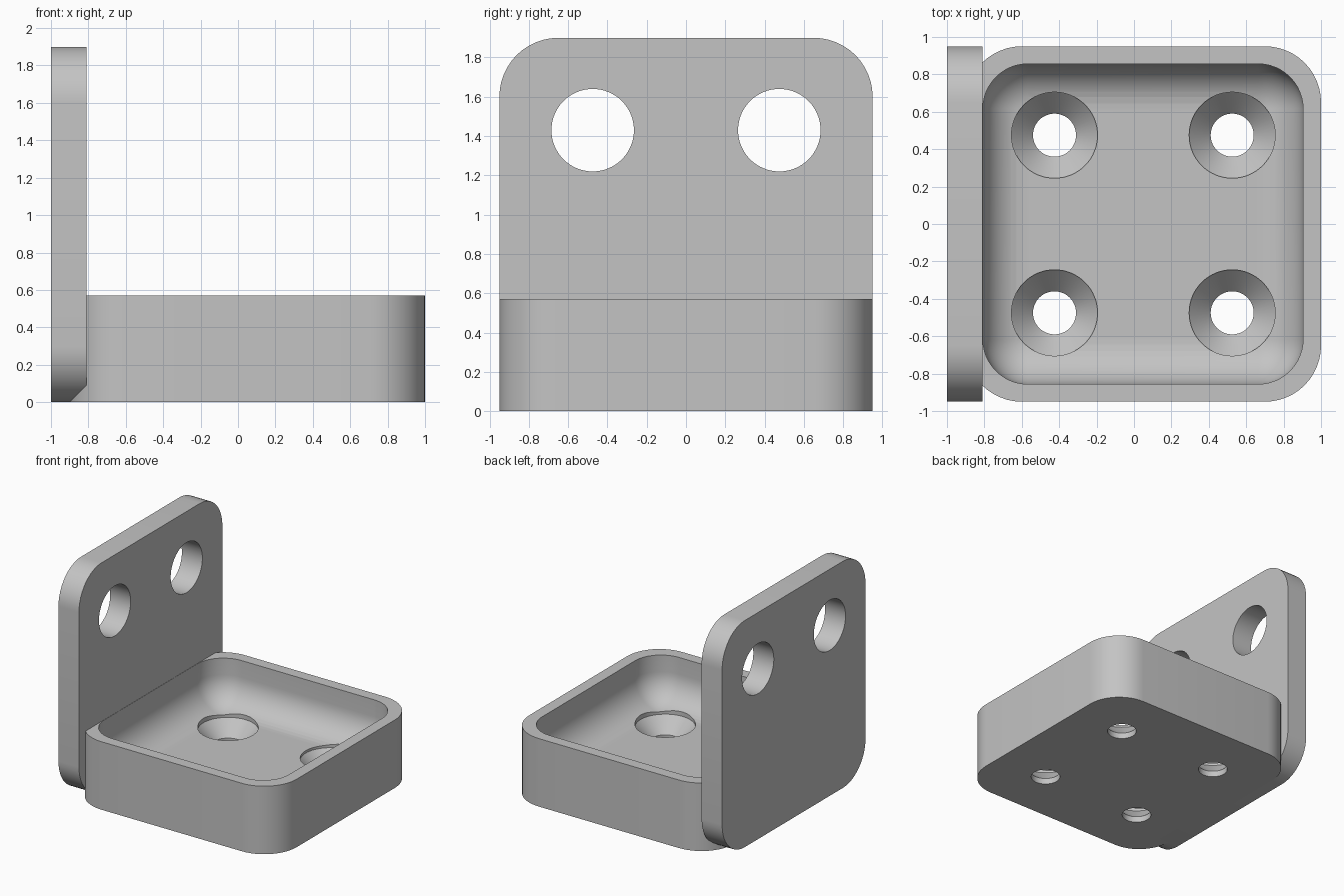
import bpy, bmesh
from math import sin, cos, pi
from mathutils import Matrix

if "Cube" in bpy.data.objects:
    bpy.data.objects.remove(bpy.data.objects["Cube"], do_unlink=True)

grey = bpy.data.materials.new("plain_grey")
grey.use_nodes = True
grey.diffuse_color = (0.55, 0.55, 0.55, 1)
grey.node_tree.nodes["Principled BSDF"].inputs["Base Color"].default_value = grey.diffuse_color


def rounded(cx, cy, half_x, half_y, r, z, steps=12):
    """Ring of points around a rounded rectangle."""
    ring = []
    for q, (sx, sy) in enumerate([(1, 1), (-1, 1), (-1, -1), (1, -1)]):
        for i in range(steps + 1):
            a = (q + i / steps) * pi / 2
            ring.append((cx + sx * (half_x - r) + r * cos(a),
                         cy + sy * (half_y - r) + r * sin(a), z))
    return ring


def circle(cx, cy, r, z, sides=64):
    return [(cx + r * cos(2 * pi * i / sides), cy + r * sin(2 * pi * i / sides), z)
            for i in range(sides)]


def loft(name, rings, matrix=None):
    """Closed solid skinned through rings from bottom to top."""
    bm = bmesh.new()
    loops = [[bm.verts.new(p) for p in ring] for ring in rings]
    n = len(loops[0])
    for low, high in zip(loops, loops[1:]):
        for i in range(n):
            j = (i + 1) % n
            bm.faces.new((low[i], low[j], high[j], high[i]))
    bm.faces.new(loops[0][::-1])
    bm.faces.new(loops[-1])
    if matrix:
        bm.transform(matrix)
    bmesh.ops.recalc_face_normals(bm, faces=bm.faces)
    mesh = bpy.data.meshes.new(name)
    bm.to_mesh(mesh)
    bm.free()
    mesh.materials.append(grey)
    obj = bpy.data.objects.new(name, mesh)
    bpy.context.collection.objects.link(obj)
    return obj


def cut(target, cutter):
    """Subtract the cutter, then remove it."""
    bpy.context.view_layer.objects.active = target
    mod = target.modifiers.new("cut", 'BOOLEAN')
    mod.operation = 'DIFFERENCE'
    mod.solver = 'EXACT'
    mod.object = cutter
    cutter.hide_render = True
    bpy.ops.object.modifier_apply(modifier=mod.name)
    bpy.data.objects.remove(cutter, do_unlink=True)


HALF, CORNER, THICK, RIM = 0.95, 0.3, 0.19, 0.57
TRAY_X, SPACING = 0.05, 0.475

# upright plate: local x becomes y, local y becomes z, local z becomes x
stand = Matrix(((0, 0, 1, -1), (1, 0, 0, 0), (0, 1, 0, HALF), (0, 0, 0, 1)))
plate = loft("upright_plate",
             [rounded(0, 0, HALF, HALF, CORNER, z) for z in (0, THICK)], stand)
for side in (-1, 1):
    cut(plate, loft("plate_hole",
                    [circle(side * SPACING, 0.48, 0.21, z) for z in (-0.1, 0.3)], stand))

# tray body
tray = loft("tray", [rounded(TRAY_X, 0, HALF, HALF, CORNER, z) for z in (0, RIM)])

# hollow with a rounded bottom edge
FILLET, INNER = 0.24, 0.856
rings = []
for i in range(13):
    a = i / 12 * pi / 2
    inset = FILLET * (1 - sin(a))
    rings.append(rounded(TRAY_X - 0.002, 0, INNER - inset, INNER - inset,
                         max(FILLET - inset, 0.004), THICK + FILLET * (1 - cos(a))))
rings.append(rounded(TRAY_X - 0.002, 0, INNER, INNER, FILLET, RIM + 0.1))
cut(tray, loft("hollow", rings))

# countersunk screw holes in the floor
for sx in (-1, 1):
    for sy in (-1, 1):
        profile = [(0.115, -0.1), (0.115, 0.05), (0.23, 0.17), (0.23, 0.5)]
        cut(tray, loft("screw_hole", [circle(TRAY_X + sx * SPACING, sy * SPACING, r, z)
                                      for r, z in profile]))

# smooth curves, sharp edges
for obj in (plate, tray):
    bpy.ops.object.select_all(action='DESELECT')
    obj.select_set(True)
    bpy.context.view_layer.objects.active = obj
    bpy.ops.object.shade_smooth_by_angle(angle=pi / 6)
